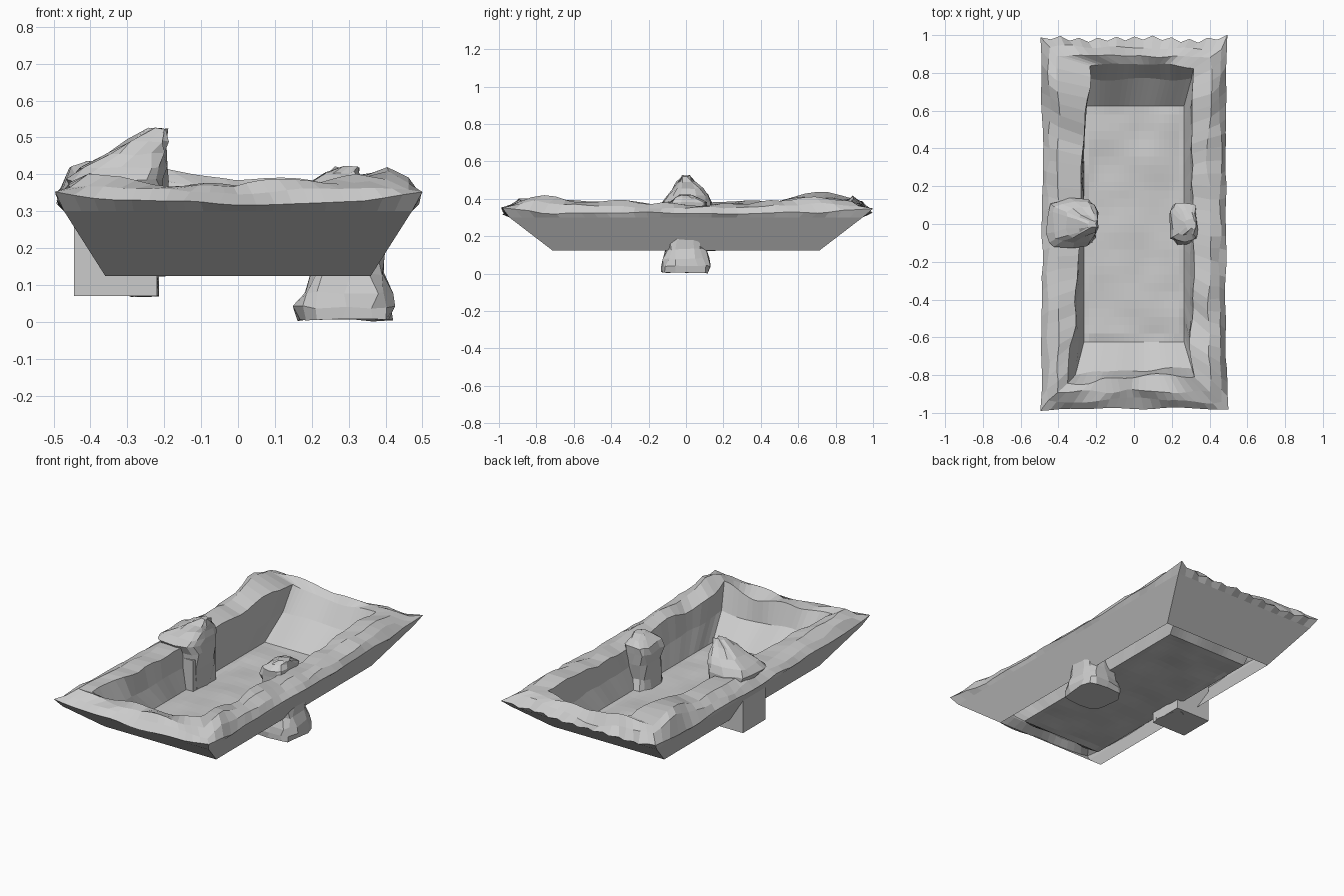
import bpy, bmesh, math, random
from mathutils import Vector, noise

if "Cube" in bpy.data.objects:
    bpy.data.objects.remove(bpy.data.objects["Cube"])

random.seed(4)
NS, NL = 20, 28  # samples along short and long sides


def make_object(name, bm):
    bmesh.ops.recalc_face_normals(bm, faces=bm.faces[:])
    me = bpy.data.meshes.new(name)
    bm.to_mesh(me)
    bm.free()
    ob = bpy.data.objects.new(name, me)
    bpy.context.collection.objects.link(ob)
    return ob


def lerp_table(table, v):
    for (a, za), (b, zb) in zip(table, table[1:]):
        if v <= b:
            return za + (zb - za) * max(0, (v - a) / (b - a))
    return table[-1][1]


def bridge(bm, a, b):
    n = len(a)
    for i in range(n):
        bm.faces.new((a[i], a[(i + 1) % n], b[(i + 1) % n], b[i]))


# Crest heights of the two long banks, from front to back
LEFT = [(-1, .38), (-.8, .405), (-.5, .38), (-.2, .375), (.2, .37),
        (.5, .395), (.78, .445), (1, .39)]
RIGHT = [(-1, .37), (-.8, .41), (-.5, .375), (-.1, .38), (.3, .37), (.7, .40), (1, .37)]


def crest(x, y):
    t = min(1, max(0, x + .5))
    h = lerp_table(LEFT, y) * (1 - t) + lerp_table(RIGHT, y) * t
    # the middles of the short banks sag
    return h - .03 * max(0, 1 - abs(x) / .3) * (abs(y) > .7)


def perimeter(corners):
    pts = []
    for k, n in enumerate((NS, NL, NS, NL)):
        a, b = Vector(corners[k]), Vector(corners[(k + 1) % 4])
        pts += [a.lerp(b, i / n) for i in range(n)]
    return pts


def rect(x, y):
    return [(-x, -y), (x, -y), (x, y), (-x, y)]


def rough(p, seed, size):
    q = Vector((p.x * 6, p.y * 6, seed * 7.3))
    return noise.noise(q) * size


# Trough: outer walls, lumpy banks, inner walls and floor, hollow underneath
# Each ring: corners, height (None follows the crest), crest offset, roughness
EDGE = 2
rings = [
    (rect(.36, .715), .125, 0, 0),
    (rect(.472, .945), .301, 0, 0),
    (rect(.487, .978), .325, 0, .012),
    (rect(.455, .935), None, -.02, .025),
    (rect(.40, .89), None, .0, .03),
    ([(-.34, -.84), (.31, -.80), (.31, .84), (-.23, .84)], None, -.015, .03),
    ([(-.31, -.79), (.30, -.77), (.30, .77), (-.25, .77)], .25, 0, .02),
    (rect(.265, .625), .13, 0, 0),
]
bm = bmesh.new()
loops = []
for k, (corners, z, off, r) in enumerate(rings):
    loop = []
    for i, p in enumerate(perimeter(corners)):
        h = z if z is not None else crest(p.x, p.y) + off
        h += rough(p, k, r)
        x = p.x + rough(p, k + 20, r)
        y = p.y + rough(p, k + 40, r)
        if k == EDGE:
            # raised corners and the saw-toothed back edge
            c = max(0, abs(p.x) - .36) / .13 * max(0, abs(p.y) - .75) / .23
            h += .03 * c
            x *= 1 + .015 * c
            y *= 1 + .008 * c
            if NS + NL <= i < 2 * NS + NL:
                y += .010 * (-1) ** i
        loop.append(bm.verts.new((x, y, h)))
    loops.append(loop)
for a, b in zip(loops, loops[1:]):
    bridge(bm, a, b)

# Gently uneven floor grid joined to the inner wall foot
f = loops[-1]


def floor_vert(i, j):
    if j == 0:
        return f[i]
    if j == NL:
        return f[NS + NL + (NS - i)]
    if i == NS:
        return f[NS + j]
    if i == 0:
        return f[2 * NS + NL + (NL - j)]
    p = Vector((-.265 + .53 * i / NS, -.625 + 1.25 * j / NL))
    return bm.verts.new((p.x, p.y, .132 + rough(p, 9, .012)))


grid = [[floor_vert(i, j) for j in range(NL + 1)] for i in range(NS + 1)]
for i in range(NS):
    for j in range(NL):
        bm.faces.new((grid[i][j], grid[i + 1][j], grid[i + 1][j + 1], grid[i][j + 1]))
make_object("trough", bm)


def rock(name, sections, sides=14, jitter=.01):
    """Stack of rounded-square sections: z, x0, x1, y0, y1."""
    bm = bmesh.new()
    prev = None
    for z, x0, x1, y0, y1 in sections:
        loop = []
        for i in range(sides):
            a = math.tau * (i + .5) / sides
            c, s = math.cos(a), math.sin(a)
            u = math.copysign(abs(c) ** .55, c)
            v = math.copysign(abs(s) ** .55, s)
            j = [random.uniform(-jitter, jitter) for _ in range(3)]
            loop.append(bm.verts.new(((x0 + x1) / 2 + u * (x1 - x0) / 2 + j[0],
                                      (y0 + y1) / 2 + v * (y1 - y0) / 2 + j[1],
                                      z + j[2] * .4)))
        if prev:
            bridge(bm, prev, loop)
        else:
            bm.faces.new(loop)
        prev = loop
    bm.faces.new(prev)
    return make_object(name, bm)


# Left boulder leaning over the bank
rock("left_boulder", [
    (.07, -.30, -.22, -.09, .09), (.15, -.36, -.215, -.10, .11), (.25, -.40, -.20, -.10, .11),
    (.34, -.44, -.195, -.11, .13), (.385, -.465, -.195, -.13, .13), (.42, -.43, -.195, -.10, .12),
    (.455, -.36, -.195, -.07, .09), (.49, -.30, -.195, -.05, .05), (.523, -.235, -.195, -.02, .02)])

# Square block below the left boulder
bm = bmesh.new()
bmesh.ops.create_cube(bm, size=1)
for v in bm.verts:
    v.co = Vector((-.332 + v.co.x * .225, .005 + v.co.y * .21, .19 + v.co.z * .24))
make_object("left_block", bm)

# Right boulder flaring out beneath the trough
rock("right_boulder", [
    (.005, .16, .415, -.135, .125), (.04, .155, .42, -.135, .13), (.08, .175, .415, -.125, .12),
    (.13, .20, .40, -.11, .105), (.19, .20, .395, -.10, .09), (.28, .20, .35, -.09, .10),
    (.34, .19, .335, -.10, .11), (.38, .20, .335, -.09, .12), (.405, .23, .33, -.06, .07),
    (.42, .27, .32, -.03, .03)])
